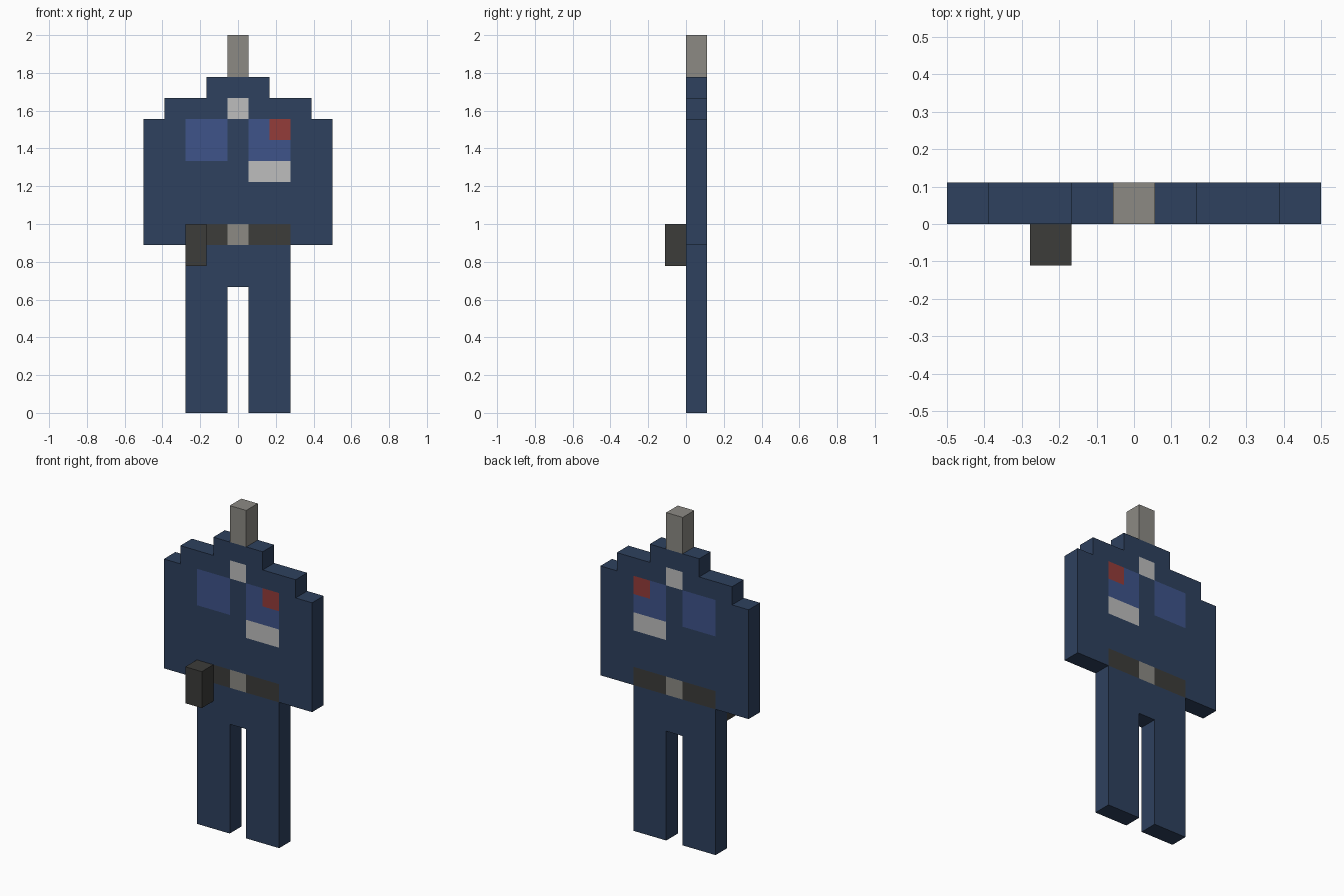
import bpy
import bmesh

cube = bpy.data.objects.get("Cube")
if cube:
    bpy.data.objects.remove(cube, do_unlink=True)

U = 1 / 9  # size of one block


def linear(c):
    c /= 255
    return c / 12.92 if c <= 0.04045 else ((c + 0.055) / 1.055) ** 2.4


def material(name, *rgb):
    mat = bpy.data.materials.new(name)
    color = [linear(c) for c in rgb] + [1]
    mat.use_nodes = True
    mat.diffuse_color = color
    mat.node_tree.nodes["Principled BSDF"].inputs["Base Color"].default_value = color
    return mat


navy = material("navy cloth", 46, 65, 94)
blue = material("pocket blue", 62, 84, 138)
red = material("badge red", 148, 60, 58)
white = material("pale trim", 190, 190, 190)
grey = material("warm grey", 140, 138, 132)
dark = material("dark leather", 60, 60, 58)
palette = [navy, blue, red, white, grey, dark]

# Silhouette and painted areas in blocks: left, right, bottom, top
silhouette = [
    (-2.5, -0.5, 0, 6), (0.5, 2.5, 0, 6),   # legs
    (-2.5, 2.5, 6, 8),                      # hips
    (-4.5, 4.5, 8, 14),                     # torso and arms
    (-3.5, 3.5, 14, 15),                    # shoulders
    (-1.5, 1.5, 15, 16),                    # collar
]
painted = [
    (-2.5, -0.5, 12, 14, blue), (0.5, 2.5, 12, 14, blue),  # pockets
    (1.5, 2.5, 13, 14, red),                # badge
    (0.5, 2.5, 11, 12, white),              # pocket trim
    (-0.5, 0.5, 14, 15, white),             # collar tab
    (-2.5, 2.5, 8, 9, dark),                # belt
    (-0.5, 0.5, 8, 9, grey),                # buckle
]


def inside(x, z, area):
    return area[0] < x < area[1] and area[2] < z < area[3]


def add_object(name, bm, mats):
    mesh = bpy.data.meshes.new(name)
    bm.to_mesh(mesh)
    bm.free()
    for mat in mats:
        mesh.materials.append(mat)
    obj = bpy.data.objects.new(name, mesh)
    bpy.context.collection.objects.link(obj)
    return obj


def box(name, x, y, z, mat):
    bm = bmesh.new()
    bmesh.ops.create_cube(bm, size=1)
    for v in bm.verts:
        for axis, (low, high) in enumerate((x, y, z)):
            v.co[axis] = U * (high if v.co[axis] > 0 else low)
    return add_object(name, bm, [mat])


# Uniformed body: block grid trimmed to the silhouette, then thickened
bm = bmesh.new()
for col in range(-4, 5):
    for row in range(16):
        if any(inside(col, row + 0.5, s) for s in silhouette):
            corners = [(-0.5, 0), (0.5, 0), (0.5, 1), (-0.5, 1)]
            bm.faces.new([bm.verts.new(((col + dx) * U, 0, (row + dz) * U))
                          for dx, dz in corners])
bmesh.ops.remove_doubles(bm, verts=bm.verts[:], dist=U / 100)
result = bmesh.ops.extrude_face_region(bm, geom=bm.faces[:], use_keep_orig=True)
for v in result["geom"]:
    if isinstance(v, bmesh.types.BMVert):
        v.co.y = U
bmesh.ops.recalc_face_normals(bm, faces=bm.faces[:])

# Front and back faces take the painted colours
for face in bm.faces:
    if abs(face.normal.y) > 0.5:
        center = face.calc_center_median() / U
        for area in painted:
            if inside(center.x, center.z, area):
                face.material_index = palette.index(area[4])
bmesh.ops.dissolve_limit(bm, angle_limit=0.01, verts=bm.verts[:],
                         edges=bm.edges[:], delimit={'MATERIAL'})
# Clean quads and triangles around the cut-in colour areas
bmesh.ops.triangulate(bm, faces=[f for f in bm.faces if len(f.verts) > 4])
add_object("body", bm, palette)

# Neck post and belt pouch
box("neck", (-0.5, 0.5), (0, 1), (16, 18), grey)
box("belt_pouch", (-2.5, -1.5), (-1, 0), (7, 9), dark)
